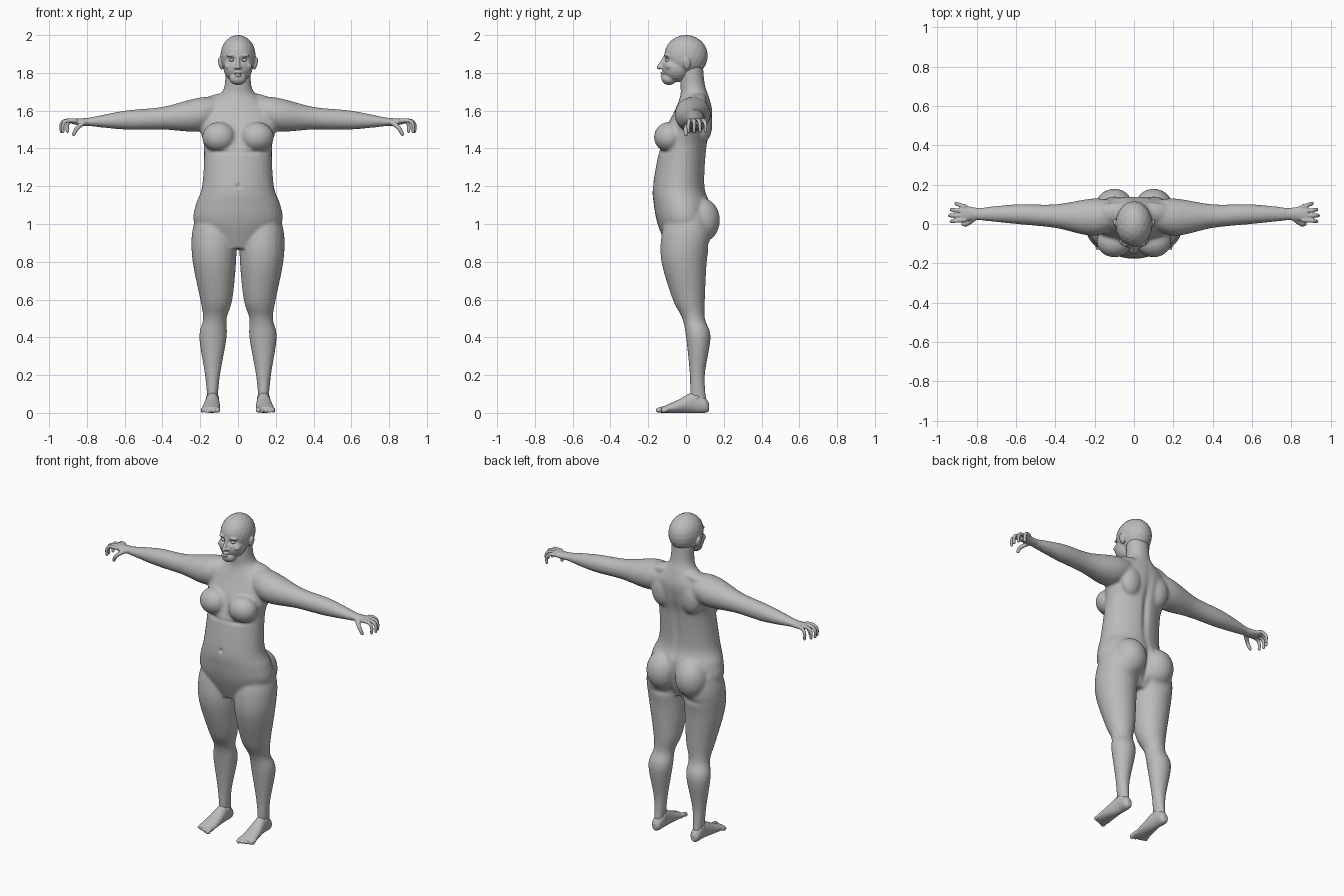
import bpy, bmesh, math
from mathutils import Vector, Matrix

default_cube = bpy.data.objects.get("Cube")
if default_cube:
    bpy.data.objects.remove(default_cube, do_unlink=True)

clay = bpy.data.materials.new("clay grey")
clay.use_nodes = True
grey = (.5, .5, .5, 1)
clay.diffuse_color = grey
clay.node_tree.nodes["Principled BSDF"].inputs["Base Color"].default_value = grey

SIDES = (1, -1)


def smooth_path(rows, steps=6):
    """Rows filled in with smooth curves that pass through every row."""
    rows = [Vector(row) for row in rows]
    path = []
    for start, end, before, after in zip(rows, rows[1:], rows[:1] + rows, rows[2:] + rows[-1:]):
        leave, arrive = (end - before) / 2, (after - start) / 2
        for step in range(steps):
            t = step / steps
            ease = t * t * (3 - 2 * t)
            bend = leave * t * (1 - t) ** 2 - arrive * t * t * (1 - t)
            path.append(start.lerp(end, ease) + bend)
    return path + [rows[-1]]


def loft(shells, axis, rows, side=1, count=32):
    """Closed skin; each row is position, then low and high of the other two axes."""
    rings = []
    for position, low_a, high_a, low_b, high_b in smooth_path(rows):
        ring = []
        for index in range(count):
            angle = math.tau * index / count
            point = [(low_a + high_a + math.cos(angle) * (high_a - low_a)) / 2,
                     (low_b + high_b + math.sin(angle) * (high_b - low_b)) / 2]
            point.insert(axis, position)
            point[0] *= side
            ring.append(shells.verts.new(point))
        rings.append(ring)
    for lower, upper in zip(rings, rings[1:]):
        for index in range(count):
            shells.faces.new((lower[index - 1], lower[index], upper[index], upper[index - 1]))
    shells.faces.new(rings[0])
    shells.faces.new(rings[-1])


def blob(shells, centre, radii, side=1, tilt=0):
    """Ellipsoid, mirrored to the other side when side is negative."""
    x, y, z = centre
    matrix = Matrix.Translation((x * side, y, z)) @ Matrix.Rotation(tilt * side, 4, 'Y')
    matrix @= Matrix.Diagonal((*radii, 1))
    bmesh.ops.create_icosphere(shells, subdivisions=3, radius=1, matrix=matrix)


def tube(shells, points, radius, taper=1):
    """Rounded rod along a smooth path, narrowing to the taper at its end."""
    path = smooth_path(points, 10)
    for index, point in enumerate(path):
        size = radius * (1 + (taper - 1) * index / len(path))
        bmesh.ops.create_icosphere(shells, subdivisions=2, radius=size, matrix=Matrix.Translation(point))


def add_object(name, mesh):
    part = bpy.data.objects.new(name, mesh)
    bpy.context.collection.objects.link(part)
    return part


def fuse(name, shells, voxel, softness, dents=()):
    """Merge overlapping shells into one skin, then press in the dents."""
    bmesh.ops.recalc_face_normals(shells, faces=shells.faces)
    raw = bpy.data.meshes.new(name)
    shells.to_mesh(raw)
    shells.free()
    part = add_object(name, raw)
    merge = part.modifiers.new("merge", 'REMESH')
    merge.mode = 'VOXEL'
    merge.voxel_size = voxel
    part.modifiers.new("soften", 'SMOOTH').iterations = softness
    depsgraph = bpy.context.evaluated_depsgraph_get()
    skin = bpy.data.meshes.new_from_object(part.evaluated_get(depsgraph))
    part.modifiers.clear()
    part.data = skin
    normals = [vertex.normal.copy() for vertex in skin.vertices]
    for centre, radii, depth in dents:
        for vertex, normal in zip(skin.vertices, normals):
            distance = sum(((p - c) / r) ** 2 for p, c, r in zip(vertex.co, centre, radii))
            if distance < 5:
                vertex.co -= normal * depth * math.exp(-distance)
    skin.materials.clear()
    skin.materials.append(clay)
    skin.shade_smooth()
    return part


def mirror_copy(part, name):
    mirrored = part.data.copy()
    mirrored.transform(Matrix.Diagonal((-1, 1, 1, 1)))
    mirrored.flip_normals()
    add_object(name, mirrored)


# Torso and neck: height, half width, front, back
shells = bmesh.new()
trunk = [(.87, .12, -.1, .07), (1, .23, -.15, .13), (1.1, .225, -.17, .13), (1.2, .19, -.175, .1),
         (1.4, .18, -.14, .11), (1.5, .2, -.11, .13), (1.6, .2, -.06, .14), (1.68, .1, -.03, .12),
         (1.74, .07, -.03, .1), (1.84, .07, -.03, .09)]
loft(shells, 2, [(height, -half, half, front, back) for height, half, front, back in trunk])

# Legs: height, inside, outside, front, back
leg = [(.05, .11, .16, .02, .11), (.2, .095, .175, .02, .1), (.4, .06, .205, 0, .13),
       (.5, .06, .185, -.02, .1), (.6, .03, .2, -.07, .1), (.8, .01, .24, -.13, .11),
       (.94, .01, .245, -.13, .13), (1.05, .03, .22, -.1, .12)]

# Arms: reach, front, back, underside, top
arm = [(.06, 0, .11, 1.54, 1.67), (.2, -.06, .13, 1.49, 1.67), (.4, -.02, .1, 1.5, 1.62),
       (.6, 0, .1, 1.5, 1.6), (.8, .02, .08, 1.52, 1.56)]

body_dents = [((0, -.17, 1.2), (.01, .05, .01), .014),  # navel
              ((0, .1, 1.38), (.02, .06, .2), .014),  # spine
              ((0, .16, 1), (.015, .1, .1), .02),  # seat cleft
              ((0, -.15, 1.47), (.02, .06, .07), .008)]  # breastbone
for side in SIDES:
    loft(shells, 2, leg, side)
    loft(shells, 0, arm, side)
    # Breast, buttock, shoulder blade and sloping neck muscle
    blob(shells, (.1, -.09, 1.46), (.09, .08, .08), side)
    blob(shells, (.1, .08, 1.02), (.1, .1, .12), side)
    blob(shells, (.1, .09, 1.53), (.07, .05, .1), side)
    blob(shells, (.1, .06, 1.66), (.1, .05, .03), side, .2)
    # Folds under the breast and buttock
    body_dents.append(((.1 * side, -.14, 1.38), (.07, .05, .01), .008))
    body_dents.append(((.1 * side, .12, .89), (.07, .05, .02), .008))
fuse("body", shells, .008, 8, body_dents)

# Head: skull, jaw, chin, nose and lips
shells = bmesh.new()
blob(shells, (0, 0, 1.89), (.094, .116, .111))
blob(shells, (0, -.05, 1.83), (.078, .078, .08))
blob(shells, (0, -.09, 1.77), (.045, .04, .035))
tube(shells, [(0, -.115, 1.88), (0, -.13, 1.85), (0, -.143, 1.83)], .009, 1.4)
for lip in (1.785, 1.798):
    blob(shells, (0, -.125, lip), (.02, .012, .007))
face_dents = [((0, -.13, 1.792), (.025, .03, .004), .006)]
for side in SIDES:
    # Nostril, brow, cheek, ear and eye socket
    blob(shells, (.013, -.13, 1.828), (.009, .011, .008), side)
    blob(shells, (.035, -.1, 1.893), (.026, .015, .009), side, .1)
    blob(shells, (.05, -.085, 1.835), (.025, .025, .02), side)
    blob(shells, (.093, .005, 1.85), (.011, .02, .034), side, .2)
    face_dents.append(((.035 * side, -.11, 1.87), (.017, .03, .011), .013))
fuse("head", shells, .004, 3, face_dents)
for side, name in zip(SIDES, ("left_eye", "right_eye")):
    shells = bmesh.new()
    blob(shells, (.034, -.097, 1.868), (.014, .014, .009), side)
    fuse(name, shells, .002, 2)

# Hand: palm, four curled fingers fanning out, and a thumb
shells = bmesh.new()
loft(shells, 0, [(.77, .02, .08, 1.52, 1.565), (.82, .02, .085, 1.52, 1.56), (.88, .01, .1, 1.53, 1.56)])
for finger in range(4):
    y = .02 + .023 * finger
    fan = .007 * (finger - 1)
    tip = .935 - .008 * (finger - 1) ** 2
    tube(shells, [(.86, y, 1.547), (tip - .02, y + fan / 2, 1.546),
                  (tip, y + fan, 1.525), (tip, y + fan, 1.49)], .012, .75)
tube(shells, [(.81, .03, 1.54), (.85, 0, 1.51), (.87, 0, 1.475)], .014, .7)
hand = fuse("left_hand", shells, .004, 3)
mirror_copy(hand, "right_hand")

# Foot: heel to ball as length, inside, outside, sole, top
shells = bmesh.new()
loft(shells, 1, [(.122, .12, .15, .01, .05), (.1, .105, .165, 0, .08), (.04, .1, .17, 0, .11),
                 (-.04, .095, .185, 0, .07), (-.13, .095, .195, 0, .03)])
# Ankle bones
for x in (.11, .16):
    blob(shells, (x, .055, .08), (.01, .014, .015))
# Toes shrink and step back from the big toe outward
for toe in range(5):
    x = .108 + .02 * toe
    radius = .01 - .0005 * toe if toe else .014
    tip = .0075 * toe - .147
    tube(shells, [(x, -.1, .02), (x, tip + .02, .02), (x, tip, radius)], radius)
foot = fuse("left_foot", shells, .004, 3)
mirror_copy(foot, "right_foot")
